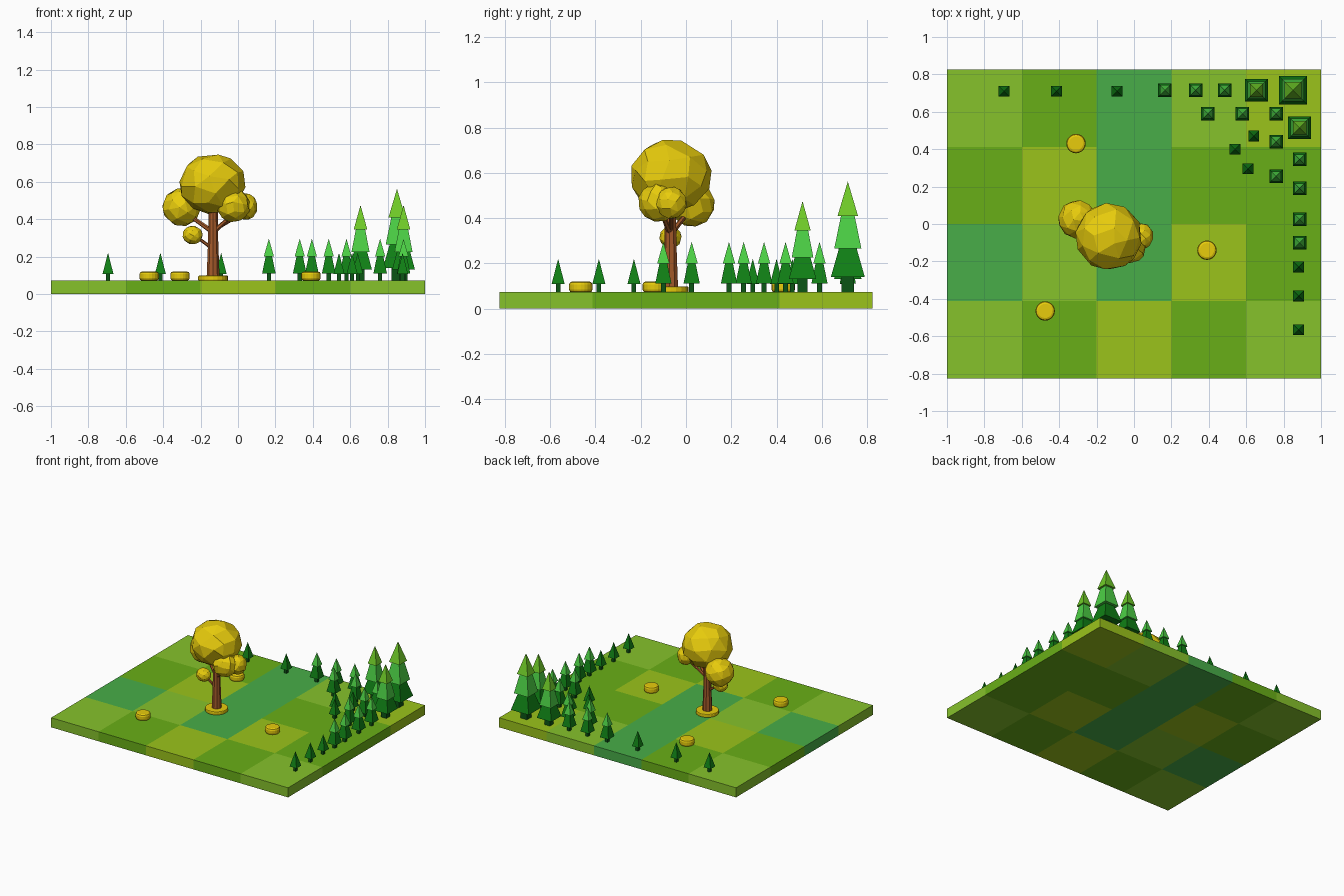
import bpy, bmesh, math, random
from mathutils import Vector, Matrix

if "Cube" in bpy.data.objects:
    bpy.data.objects.remove(bpy.data.objects["Cube"])

random.seed(4)
TOP = 0.073


def mat(name, hexcol):
    m = bpy.data.materials.new(name)
    c = [int(hexcol[i:i + 2], 16) / 255 for i in (0, 2, 4)]
    m.diffuse_color = [((v + 0.055) / 1.055) ** 2.4 for v in c] + [1]
    m.use_nodes = True
    m.node_tree.nodes["Principled BSDF"].inputs["Base Color"].default_value = m.diffuse_color
    return m


GRASS = [mat("grass_light", "86C22B"), mat("grass_dark", "69AF17"),
         mat("grass_teal", "48AE48"), mat("grass_yellow", "9BC41B")]
PINE_DARK = mat("pine_dark", "108015")
PINE_MID = mat("pine_mid", "4CD045")
PINE_TIP = mat("pine_tip", "70CC28")
PINE_TRUNK = mat("pine_trunk", "0B5515")
GOLD = mat("gold_leaf", "E8CC0C")
BARK = mat("bark", "A55A2A")


def finish(name, bm, mats):
    me = bpy.data.meshes.new(name)
    bm.normal_update()
    bm.to_mesh(me)
    bm.free()
    for m in mats:
        me.materials.append(m)
    ob = bpy.data.objects.new(name, me)
    bpy.context.collection.objects.link(ob)
    return ob


def tube(bm, a, b, r1, r2, sides, mi=0, twist=0.0):
    """Tapered prism between two points."""
    a, b = Vector(a), Vector(b)
    d = b - a
    m = (Matrix.Translation((a + b) / 2) @ d.to_track_quat('Z', 'Y').to_matrix().to_4x4()
         @ Matrix.Rotation(twist, 4, 'Z'))
    old = set(bm.faces)
    bmesh.ops.create_cone(bm, cap_ends=True, segments=sides, radius1=r1, radius2=r2,
                          depth=d.length, matrix=m)
    for f in set(bm.faces) - old:
        f.material_index = mi


# Checkered ground slab, rows from front to back
ROWS = ["01310", "20231", "13211", "01203"]
bpy.ops.mesh.primitive_grid_add(x_subdivisions=5, y_subdivisions=4, size=2, location=(0, 0, TOP))
ground = bpy.context.object
ground.name = "ground"
for m in GRASS:
    ground.data.materials.append(m)
for v in ground.data.vertices:
    v.co.y *= 0.825
for p in ground.data.polygons:
    col = min(4, int((p.center.x + 1) / 0.4))
    row = min(3, int((p.center.y + 0.825) / 0.4125))
    p.material_index = int(ROWS[row][col])
sol = ground.modifiers.new("thickness", 'SOLIDIFY')
sol.thickness = TOP
sol.offset = -1

# Square pines: trunk half width, then tiers (z bottom, z top, half bottom, half top, colour)
SMALL = (0.010, [(0.108, 0.22, 0.029, 0, 1)])
MEDIUM = (0.011, [(0.11, 0.225, 0.036, 0.012, 1), (0.20, 0.295, 0.027, 0, 2)])
LARGE = (0.022, [(0.13, 0.26, 0.061, 0.026, 1), (0.225, 0.37, 0.048, 0.02, 2),
                 (0.345, 0.475, 0.036, 0, 3)])
HUGE = (0.028, [(0.14, 0.29, 0.075, 0.032, 1), (0.265, 0.435, 0.060, 0.025, 2),
                (0.41, 0.562, 0.045, 0, 3)])


def pine(name, x, y, spec):
    half, tiers = spec
    k = math.sqrt(2)
    bm = bmesh.new()
    tube(bm, (x, y, TOP - 0.005), (x, y, tiers[0][0] + 0.01), half * k, half * k, 4, 0, math.pi / 4)
    for z0, z1, h0, h1, mi in tiers:
        tube(bm, (x, y, z0), (x, y, z1), h0 * k, h1 * k, 4, mi, math.pi / 4)
    bmesh.ops.remove_doubles(bm, verts=bm.verts, dist=1e-5)
    finish(name, bm, [PINE_TRUNK, PINE_DARK, PINE_MID, PINE_TIP])


PINES = {
    "small_pine": (SMALL, [(-.695, .71), (-.415, .71), (-.09, .71), (.64, .47), (.54, .40),
                           (.61, .295), (.88, -.23), (.88, -.385), (.88, -.565)]),
    "medium_pine": (MEDIUM, [(.165, .715), (.33, .715), (.485, .715), (.395, .59), (.58, .59),
                             (.76, .59), (.76, .44), (.76, .255), (.885, .345), (.885, .19),
                             (.885, .025), (.885, -.10)]),
    "large_pine": (LARGE, [(.655, .715), (.885, .515)]),
    "huge_pine": (HUGE, [(.85, .715)]),
}
for name, (spec, spots) in PINES.items():
    for x, y in spots:
        pine(name, x, y, spec)


# Round golden pads with softened rims
def pad(name, x, y, r, z1, bevel):
    bm = bmesh.new()
    tube(bm, (x, y, TOP - 0.002), (x, y, z1), r, r, 20)
    ob = finish(name, bm, [GOLD])
    b = ob.modifiers.new("rim", 'BEVEL')
    b.width, b.segments = bevel, 2
    b.limit_method = 'ANGLE'


for x, y in [(-.31, .43), (.39, -.14), (-.475, -.465)]:
    pad("golden_pad", x, y, 0.052, 0.12, 0.014)
TX, TY = -0.133, -0.068
pad("tree_base_pad", TX, TY, 0.08, 0.098, 0.006)

# Big tree trunk and branches
bm = bmesh.new()
tube(bm, (TX, TY, 0.09), (TX, TY, 0.27), 0.035, 0.028, 9)
tube(bm, (TX, TY, 0.27), (TX, TY, 0.50), 0.028, 0.024, 9)
tube(bm, (TX, TY, 0.24), (-.235, -.068, 0.315), 0.010, 0.007, 6)
tube(bm, (TX, TY, 0.33), (-.29, .02, 0.44), 0.014, 0.009, 6)
tube(bm, (TX, TY, 0.33), (-.02, -.11, 0.43), 0.014, 0.009, 6)
tube(bm, (TX, TY, 0.34), (.04, -.065, 0.44), 0.011, 0.008, 6)
finish("tree_trunk", bm, [BARK])


# Faceted golden leaf clumps
def clump(name, center, size, spin):
    bm = bmesh.new()
    bmesh.ops.create_icosphere(bm, subdivisions=2, radius=1)
    for v in bm.verts:
        v.co += Vector([random.uniform(-.09, .09) for _ in range(3)])
        v.co.normalize()
    bmesh.ops.rotate(bm, verts=bm.verts, matrix=Matrix.Rotation(spin, 3, (1, 0.4, 0.7)))
    bmesh.ops.scale(bm, verts=bm.verts, vec=size)
    bmesh.ops.dissolve_limit(bm, angle_limit=math.radians(17), verts=bm.verts, edges=bm.edges)
    bmesh.ops.translate(bm, verts=bm.verts, vec=center)
    finish(name, bm, [GOLD])


CLUMPS = [("main_crown", (TX - .002, -.067, .588), (.18, .182, .163), .3),
          ("left_clump", (-.302, .025, .463), (.104, .104, .104), 1.1),
          ("front_right_clump", (-.025, -.12, .472), (.092, .092, .09), 2.0),
          ("right_clump", (.043, -.065, .467), (.062, .07, .072), 2.7),
          ("low_clump", (-.243, -.068, .315), (.055, .05, .05), .8)]
for c in CLUMPS:
    clump(*c)
